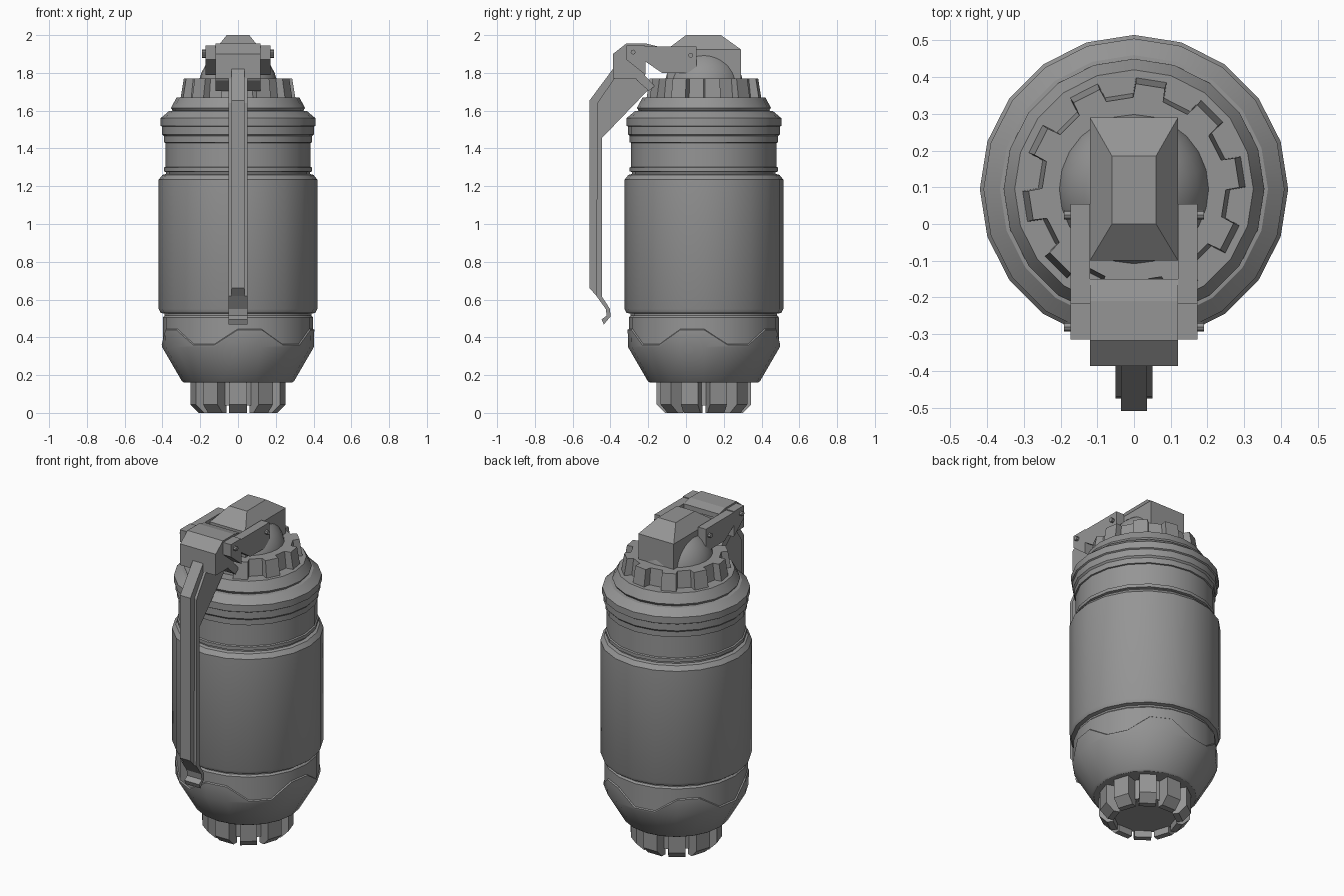
import bpy, bmesh, math
from mathutils import Matrix, Vector

if "Cube" in bpy.data.objects:
    bpy.data.objects.remove(bpy.data.objects["Cube"])

CY = 0.095      # body axis sits slightly behind the origin
SIDES = 20
metal = bpy.data.materials.new("dark_metal")
metal.diffuse_color = (0.3, 0.3, 0.3, 1)
metal.use_nodes = True
metal.node_tree.nodes["Principled BSDF"].inputs["Base Color"].default_value = metal.diffuse_color


def finish(name, bm, smooth=False):
    bmesh.ops.recalc_face_normals(bm, faces=bm.faces)
    me = bpy.data.meshes.new(name)
    bm.to_mesh(me)
    bm.free()
    me.materials.append(metal)
    ob = bpy.data.objects.new(name, me)
    bpy.context.collection.objects.link(ob)
    if smooth:
        bpy.ops.object.select_all(action='DESELECT')
        ob.select_set(True)
        bpy.context.view_layer.objects.active = ob
        bpy.ops.object.shade_smooth_by_angle(angle=math.radians(30))
    return ob


def bridge(bm, a, b):
    n = len(a)
    for i in range(n):
        j = (i + 1) % n
        bm.faces.new((a[i], a[j], b[j], b[i]))


def lathe(name, profile, lift=None):
    """Revolve (r, z) points; lift(ring, column) optionally shifts z."""
    bm = bmesh.new()
    rings = []
    for k, (r, z) in enumerate(profile):
        ring = []
        for i in range(SIDES):
            a = 2 * math.pi * i / SIDES - math.pi / 2
            dz = lift(k, i) if lift else 0
            ring.append(bm.verts.new((r * math.cos(a), CY + r * math.sin(a), z + dz)))
        rings.append(ring)
    for a, b in zip(rings, rings[1:]):
        bridge(bm, a, b)
    bm.faces.new(rings[0])
    bm.faces.new(rings[-1])
    return finish(name, bm, True)


def add_prism(bm, pts, x0, x1, mat=Matrix()):
    """Extrude a (y, z) outline from x0 to x1."""
    a = [bm.verts.new(mat @ Vector((x0, y, z))) for y, z in pts]
    b = [bm.verts.new(mat @ Vector((x1, y, z))) for y, z in pts]
    bridge(bm, a, b)
    bm.faces.new(a)
    bm.faces.new(b)


def prism(name, pts, x0, x1):
    bm = bmesh.new()
    add_prism(bm, pts, x0, x1)
    return finish(name, bm)


# main casing with grooves, neck and collar
lathe("casing", [
    (0.36, 0.30), (0.397, 0.36), (0.397, 0.505), (0.388, 0.515), (0.388, 0.525),
    (0.41, 0.53), (0.42, 0.55), (0.42, 1.235), (0.40, 1.26), (0.38, 1.265),
    (0.38, 1.275), (0.393, 1.278), (0.393, 1.298), (0.385, 1.302), (0.385, 1.43),
    (0.393, 1.432), (0.393, 1.465), (0.402, 1.475), (0.402, 1.515), (0.41, 1.52),
    (0.41, 1.56), (0.365, 1.598), (0.345, 1.60), (0.355, 1.615), (0.325, 1.67)])

# lower cup with stepped zigzag rim
rim = (0.08, 0.08, 0.0, 0.0)
lathe("base_cup", [
    (0.285, 0.16), (0.297, 0.168), (0.401, 0.347), (0.404, 0.36), (0.39, 0.37)],
    lambda k, i: rim[i % 4] if k > 2 else 0)

# base core and ring of feet
lathe("base_core", [(0.19, 0.04), (0.19, 0.17)])
bm = bmesh.new()
foot = [(0.17, 0), (0.205, 0), (0.25, 0.045), (0.25, 0.165), (0.17, 0.165)]
for i in range(10):
    m = Matrix.Translation((0, CY, 0)) @ Matrix.Rotation(i * math.pi / 5, 4, 'Z')
    add_prism(bm, foot, -0.047, 0.047, m)
finish("base_feet", bm)

# toothed cap
bm = bmesh.new()
loops = []
for z, r_out, r_in in ((1.66, 0.305, 0.262), (1.77, 0.287, 0.25)):
    loop = []
    for i in range(10):
        mid = math.radians(9 + 36 * i)
        for r, da in ((r_in, -9.5), (r_out, -8), (r_out, 8), (r_in, 9.5)):
            a = mid + math.radians(da)
            loop.append(bm.verts.new((r * math.cos(a), CY + r * math.sin(a), z)))
    loops.append(loop)
bridge(bm, *loops)
for loop in loops:
    bm.faces.new(loop)
finish("toothed_cap", bm)

# dome
bm = bmesh.new()
bmesh.ops.create_uvsphere(bm, u_segments=24, v_segments=16, radius=0.21,
                          matrix=Matrix.Translation((0, CY, 1.72)))
finish("dome", bm, True)

# fuse housing: box with a tapered top
bm = bmesh.new()
rings = []
for x, y0, y1, z in ((0.12, -0.10, 0.29, 1.75), (0.12, -0.10, 0.29, 1.925), (0.06, 0.0, 0.185, 2.0)):
    rings.append([bm.verts.new(p) for p in ((-x, y0, z), (x, y0, z), (x, y1, z), (-x, y1, z))])
bridge(bm, rings[0], rings[1])
bridge(bm, rings[1], rings[2])
bm.faces.new(rings[0])
bm.faces.new(rings[2])
finish("fuse_housing", bm)

# lever head, its lower catch and side arms
prism("lever_head", [
    (-0.387, 1.77), (-0.387, 1.9), (-0.317, 1.955), (-0.21, 1.955), (-0.15, 1.94),
    (-0.15, 1.91), (-0.217, 1.90), (-0.217, 1.77)], -0.12, 0.12)
prism("lever_catch", [
    (-0.27, 1.78), (-0.217, 1.785), (-0.165, 1.73), (-0.197, 1.705), (-0.26, 1.76)], -0.12, 0.12)
arm = [(-0.315, 1.87), (-0.315, 1.945), (-0.217, 1.945), (-0.217, 1.94), (0.055, 1.94),
       (0.055, 1.835), (0.02, 1.80), (-0.127, 1.80), (-0.215, 1.86), (-0.215, 1.79)]
for side, s in (("left", -1), ("right", 1)):
    prism("lever_arm_" + side, arm, s * 0.12, s * 0.173)

# hinge pins through the arms
for name, y, z in (("front_pin", -0.28, 1.91), ("hinge_pin", 0.025, 1.893)):
    bm = bmesh.new()
    m = Matrix.Translation((0, y, z)) @ Matrix.Rotation(math.pi / 2, 4, 'Y')
    bmesh.ops.create_cone(bm, cap_ends=True, segments=8, radius1=0.013, radius2=0.013,
                          depth=0.38, matrix=m)
    finish(name, bm)

# lever handle with curled tip, and raised rib along it
prism("lever_handle", [
    (-0.36, 1.80), (-0.47, 1.64), (-0.475, 0.62), (-0.425, 0.55), (-0.42, 0.515),
    (-0.447, 0.495), (-0.435, 0.468), (-0.40, 0.51), (-0.402, 0.55), (-0.445, 0.615),
    (-0.445, 1.455), (-0.20, 1.71), (-0.24, 1.78)], -0.05, 0.05)
prism("lever_rib", [
    (-0.38, 1.83), (-0.51, 1.655), (-0.51, 0.66), (-0.475, 0.62), (-0.46, 0.62),
    (-0.46, 1.60), (-0.38, 1.70)], -0.035, 0.035)
